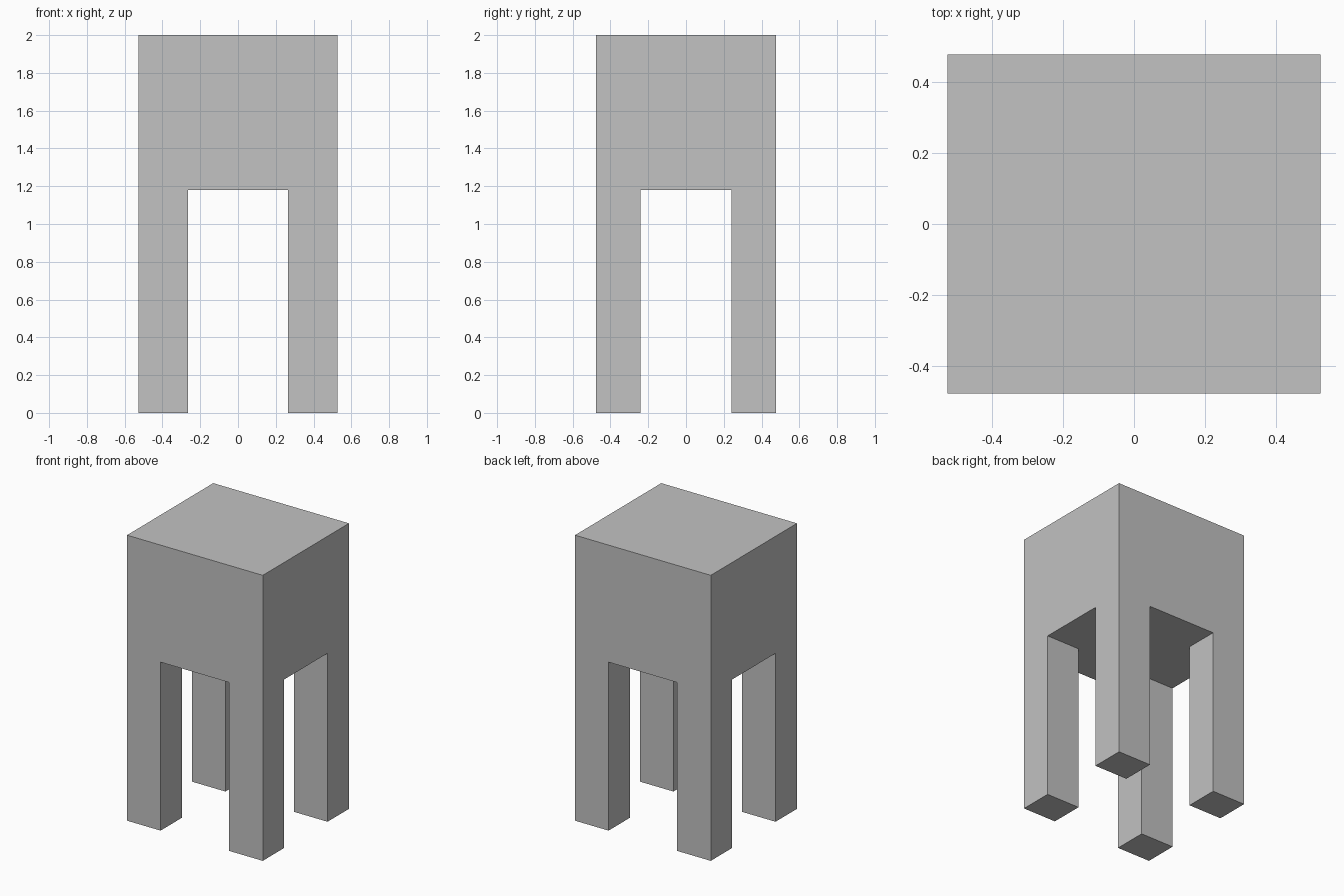
import bpy, bmesh

if "Cube" in bpy.data.objects:
    bpy.data.objects.remove(bpy.data.objects["Cube"])

HALF_X, HALF_Y = 0.526, 0.477      # outer half sizes
IN_X, IN_Y = 0.266, 0.24           # inner leg faces
UNDER, TOP = 1.18, 2.0             # underside and top heights

grey = bpy.data.materials.new("plain grey")
grey.diffuse_color = (0.54, 0.54, 0.54, 1)
grey.use_nodes = True
grey.node_tree.nodes["Principled BSDF"].inputs["Base Color"].default_value = grey.diffuse_color

bm = bmesh.new()

# Underside: a 3 x 3 patch of faces, corners sized like the legs
xs = (-HALF_X, -IN_X, IN_X, HALF_X)
ys = (-HALF_Y, -IN_Y, IN_Y, HALF_Y)
grid = [[bm.verts.new((x, y, UNDER)) for y in ys] for x in xs]
cells = {}
for i in range(3):
    for j in range(3):
        cells[i, j] = bm.faces.new((grid[i][j], grid[i][j + 1],
                                    grid[i + 1][j + 1], grid[i + 1][j]))

# Four legs: extrude the corner faces down to the ground
for i in (0, 2):
    for j in (0, 2):
        leg = bmesh.ops.extrude_discrete_faces(bm, faces=[cells[i, j]])
        for v in leg["faces"][0].verts:
            v.co.z = 0.0

# Body block: raise the outer rim of the underside and close the top
rim = [e for e in bm.edges if e.is_boundary]
body = bmesh.ops.extrude_edge_only(bm, edges=rim)["geom"]
for v in (g for g in body if isinstance(g, bmesh.types.BMVert)):
    v.co.z = TOP
bmesh.ops.holes_fill(bm, edges=[e for e in bm.edges if e.is_boundary], sides=0)

# Merge the flat pieces into clean faces
bmesh.ops.recalc_face_normals(bm, faces=bm.faces)
bmesh.ops.dissolve_limit(bm, angle_limit=0.01, verts=bm.verts, edges=bm.edges)

mesh = bpy.data.meshes.new("four_legged_block")
bm.to_mesh(mesh)
bm.free()
mesh.materials.append(grey)
block = bpy.data.objects.new("four_legged_block", mesh)
bpy.context.collection.objects.link(block)
